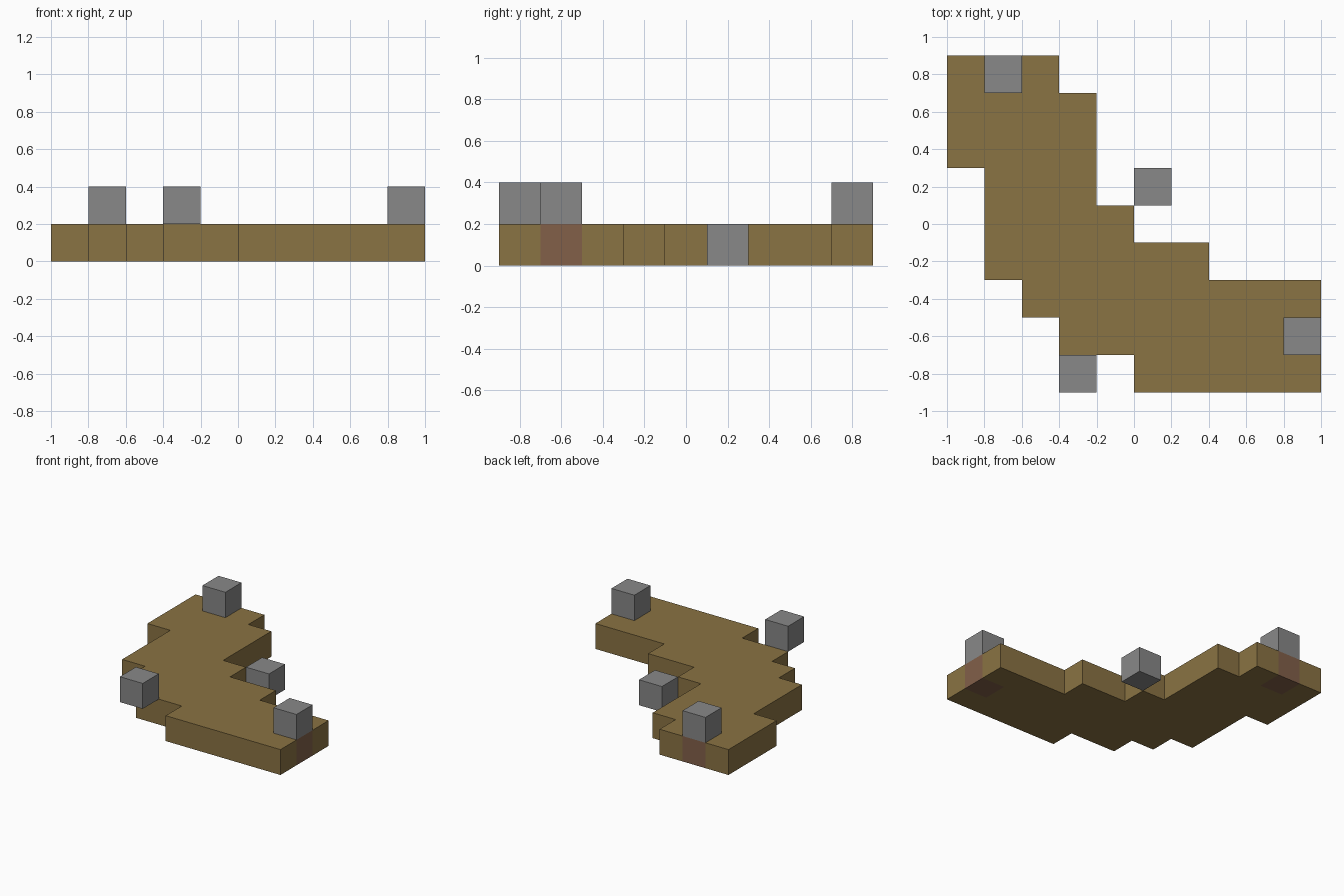
import bpy
import bmesh
from mathutils import Vector

CELL = 0.2  # side of one building block

default_cube = bpy.data.objects.get("Cube")
if default_cube:
    bpy.data.objects.remove(default_cube, do_unlink=True)


def make_material(name, red, green, blue):
    """Create a flat material from display colour values."""
    linear = [((c / 255 + 0.055) / 1.055) ** 2.4 for c in (red, green, blue)]
    colour = (*linear, 1.0)
    material = bpy.data.materials.new(name)
    material.use_nodes = True
    material.diffuse_color = colour
    shader = material.node_tree.nodes["Principled BSDF"]
    shader.inputs["Base Color"].default_value = colour
    return material


def add_prism(name, outline, bottom, material):
    """Extrude a flat outline upward by one block."""
    mesh = bpy.data.meshes.new(name)
    bm = bmesh.new()
    base = bm.faces.new([bm.verts.new((x, y, bottom)) for x, y in outline])
    result = bmesh.ops.extrude_face_region(bm, geom=[base], use_keep_orig=True)
    top = [v for v in result["geom"] if isinstance(v, bmesh.types.BMVert)]
    bmesh.ops.translate(bm, verts=top, vec=Vector((0, 0, CELL)))
    bmesh.ops.recalc_face_normals(bm, faces=bm.faces)
    bmesh.ops.triangulate(bm, faces=[f for f in bm.faces if len(f.verts) > 4])
    bm.to_mesh(mesh)
    bm.free()
    mesh.materials.append(material)
    part = bpy.data.objects.new(name, mesh)
    bpy.context.collection.objects.link(part)
    return part


def add_block(name, x, y, bottom, material):
    """Add one cubic block centred on x, y."""
    h = CELL / 2
    square = [(x - h, y - h), (x + h, y - h), (x + h, y + h), (x - h, y + h)]
    return add_prism(name, square, bottom, material)


earth = make_material("earth brown", 138, 115, 67)
clay = make_material("reddish clay", 130, 96, 73)
stone = make_material("stone grey", 136, 136, 136)

# Stepped ground slab, with a socket at each end for a clay block
west_side = [(-1, .9), (-1, .3), (-.8, .3), (-.8, -.3), (-.6, -.3),
             (-.6, -.5), (-.4, -.5), (-.4, -.7), (0, -.7), (0, -.9)]
east_end = [(1, -.9), (1, -.7), (.8, -.7), (.8, -.5), (1, -.5), (1, -.3)]
inner_side = [(.4, -.3), (.4, -.1), (0, -.1), (0, .1), (-.2, .1),
              (-.2, .7), (-.4, .7), (-.4, .9)]
north_end = [(-.6, .9), (-.6, .7), (-.8, .7), (-.8, .9)]
add_prism("ground_slab", west_side + east_end + inner_side + north_end, 0, earth)

# Clay blocks set in the slab, each carrying a stone block
for place, x, y in (("back", -.7, .8), ("left", .9, -.6)):
    add_block(place + "_clay_block", x, y, 0, clay)
    add_block(place + "_stone_block", x, y, CELL, stone)

# Loose stone blocks touching the slab only along an edge
add_block("front_stone_block", -.3, -.8, CELL, stone)
add_block("inner_stone_block", .1, .2, 0, stone)
